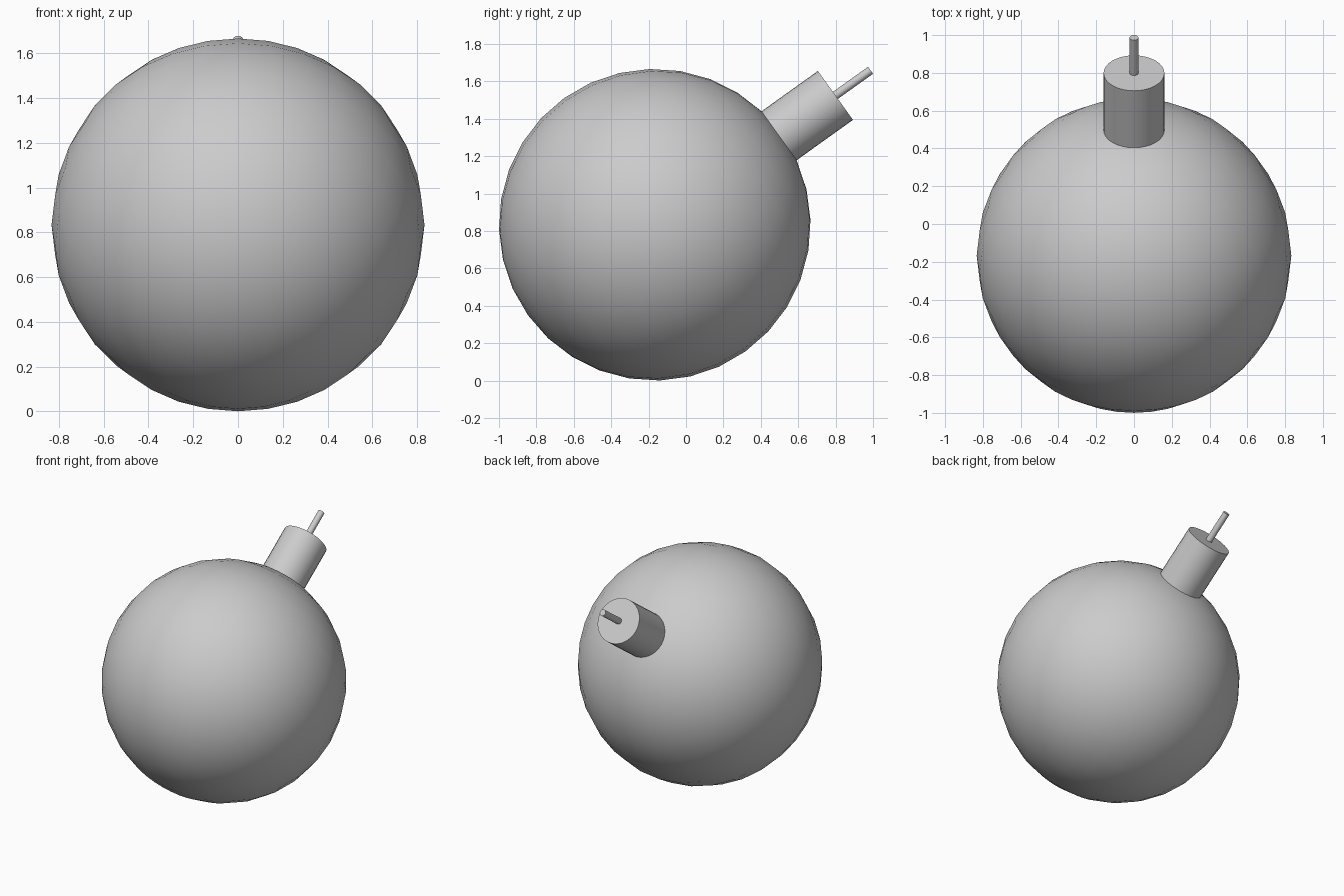
import bpy
from math import radians
from mathutils import Vector, Matrix

if "Cube" in bpy.data.objects:
    bpy.data.objects.remove(bpy.data.objects["Cube"])

TILT = radians(-54.4)                      # lean of the neck axis towards +y
ROT = Matrix.Rotation(TILT, 3, 'X')
AXIS = ROT @ Vector((0, 0, 1))
CENTRE = Vector((0, -0.167, 0.833))
RADIUS = 0.833


def rod(name, radius, start, end):
    """Cylinder along the tilted axis between two distances from the centre."""
    bpy.ops.mesh.primitive_cylinder_add(
        vertices=32, radius=radius, depth=end - start,
        location=CENTRE + AXIS * (start + end) / 2, rotation=(TILT, 0, 0))
    ob = bpy.context.object
    ob.name = name
    bpy.ops.object.shade_smooth_by_angle(angle=radians(30))


# round body, its pole pointing along the neck
bpy.ops.mesh.primitive_uv_sphere_add(
    segments=32, ring_count=16, radius=RADIUS, location=CENTRE, rotation=(TILT, 0, 0))
bpy.context.object.name = "body"
bpy.ops.object.shade_smooth()

# neck and fuse
rod("neck", 0.161, 0.80, 1.188)
rod("fuse", 0.023, 1.17, 1.419)
